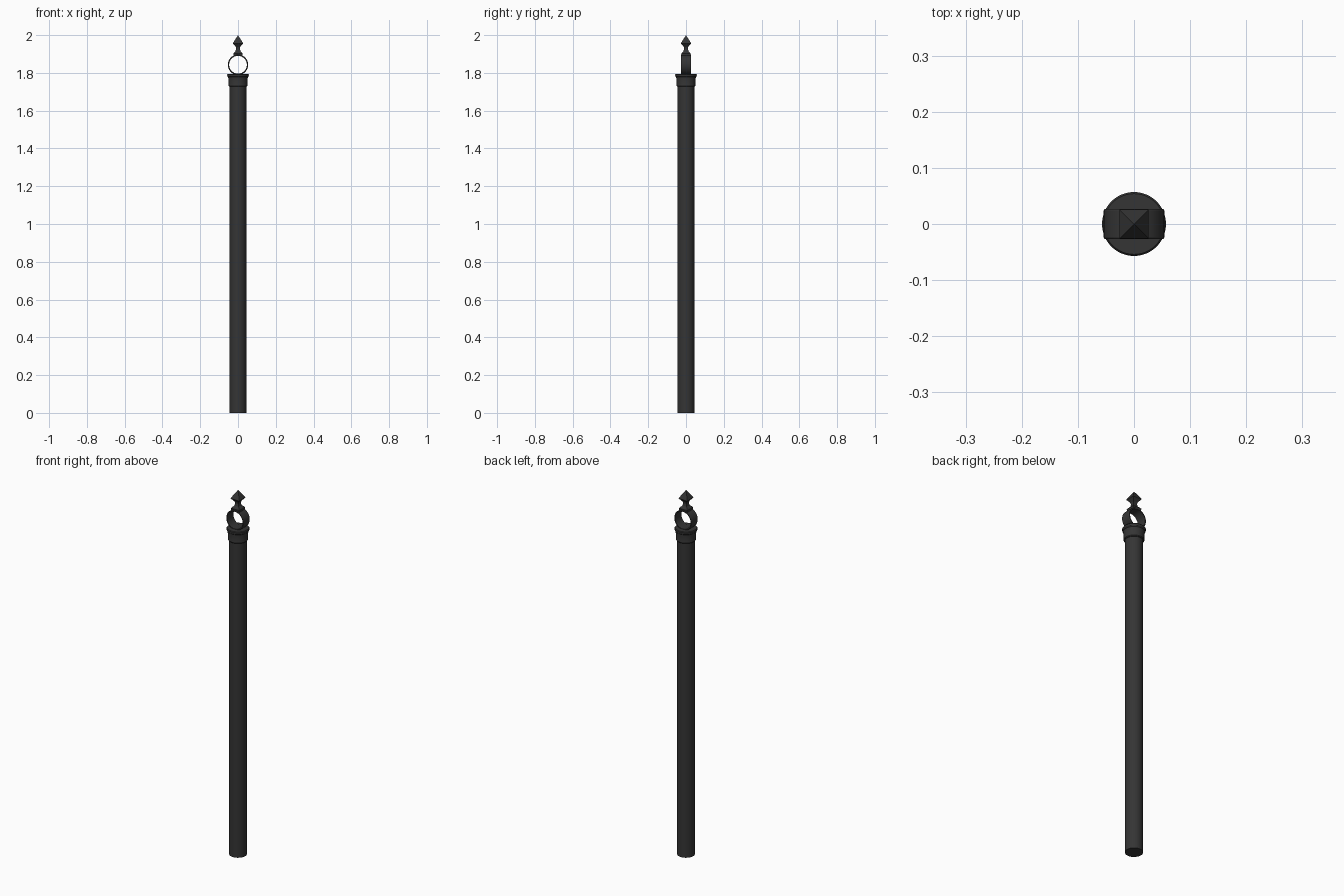
import bpy, bmesh, math

if "Cube" in bpy.data.objects:
    bpy.data.objects.remove(bpy.data.objects["Cube"])

iron = bpy.data.materials.new("dark_iron")
iron.diffuse_color = (0.035, 0.035, 0.035, 1)
iron.use_nodes = True
iron.node_tree.nodes["Principled BSDF"].inputs["Base Color"].default_value = iron.diffuse_color


def lathe(name, profile, sides, turn=0.0, closed=False, smooth=True):
    """Revolve (radius, z) points about z; radius 0 gives a pole."""
    bm = bmesh.new()
    rings = []
    for r, z in profile:
        if r == 0:
            rings.append([bm.verts.new((0, 0, z))] * sides)
        else:
            rings.append([bm.verts.new((r * math.cos(turn + 2 * math.pi * i / sides),
                                        r * math.sin(turn + 2 * math.pi * i / sides), z))
                          for i in range(sides)])
    pairs = list(zip(rings, rings[1:]))
    if closed:
        pairs.append((rings[-1], rings[0]))
    for a, b in pairs:
        for i in range(sides):
            j = (i + 1) % sides
            bm.faces.new(list(dict.fromkeys((a[i], a[j], b[j], b[i]))))
    bmesh.ops.recalc_face_normals(bm, faces=bm.faces)
    mesh = bpy.data.meshes.new(name)
    bm.to_mesh(mesh)
    bm.free()
    obj = bpy.data.objects.new(name, mesh)
    bpy.context.collection.objects.link(obj)
    mesh.materials.append(iron)
    if smooth:
        bpy.ops.object.select_all(action='DESELECT')
        obj.select_set(True)
        bpy.context.view_layer.objects.active = obj
        bpy.ops.object.shade_smooth_by_angle(angle=math.radians(30))
    return obj


# Round post
lathe("post", [(0, 0), (0.044, 0), (0.044, 1.735), (0, 1.735)], 48)

# Collar with a lip at the top and a small bead below
lathe("collar", [(0, 1.727), (0.047, 1.727), (0.05, 1.731), (0.05, 1.737),
                 (0.049, 1.741), (0.052, 1.777), (0.056, 1.781),
                 (0.057, 1.786), (0.057, 1.791), (0.054, 1.795), (0, 1.795)], 48)

# Upright ring band, its axis running front to back
ring = lathe("ring", [(0.047, -0.027), (0.052, -0.027), (0.054, -0.024),
                      (0.054, 0.024), (0.052, 0.027), (0.047, 0.027)], 48, closed=True)
ring.rotation_euler = (math.radians(90), 0, 0)
ring.location = (0, 0, 1.843)

# Square spear finial: foot, waist and pyramid tip
half_widths = [(0, 1.891), (0.024, 1.891), (0.025, 1.903), (0.021, 1.908), (0.013, 1.916),
               (0.010, 1.928), (0.012, 1.938), (0.019, 1.947), (0.026, 1.955),
               (0.026, 1.959), (0, 2.0)]
lathe("finial", [(w * math.sqrt(2), z) for w, z in half_widths], 4,
      turn=math.pi / 4, smooth=False)
